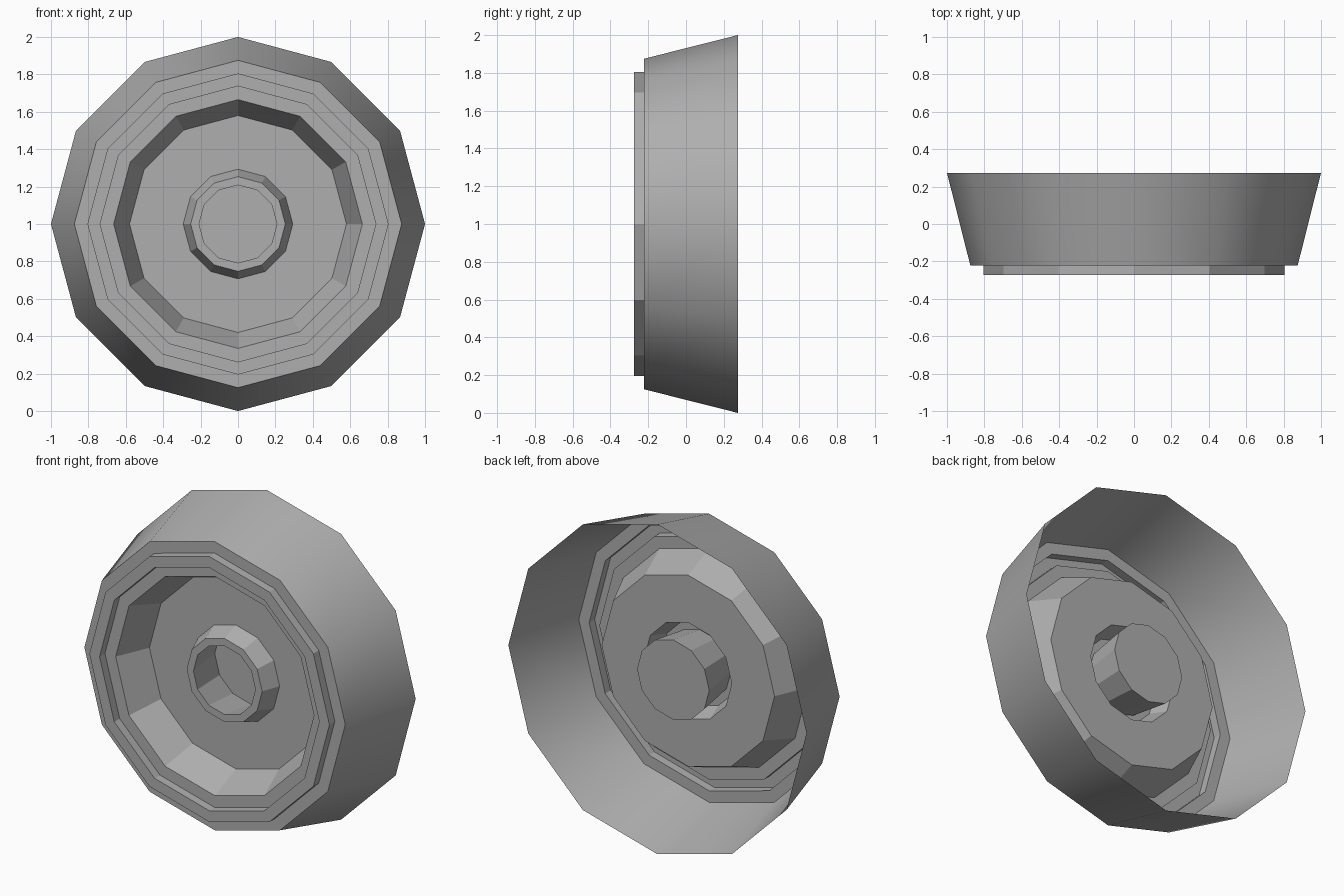
import bpy
import bmesh
from math import sin, cos, pi

if "Cube" in bpy.data.objects:
    bpy.data.objects.remove(bpy.data.objects["Cube"])

SIDES = 12
CENTRE_Z = 1.0

# Darker grey used on every part
grey = bpy.data.materials.new("dark_grey")
grey.diffuse_color = (0.43, 0.43, 0.43, 1.0)
grey.use_nodes = True
grey.node_tree.nodes["Principled BSDF"].inputs["Base Color"].default_value = grey.diffuse_color


def lathe(name, profile, smooth=False, cap=False):
    """Spin a (radius, y) profile around the y axis; optionally close its end."""
    bm = bmesh.new()
    rings = []
    for r, y in profile:
        rings.append([bm.verts.new((r * sin(2 * pi * i / SIDES), y,
                                    CENTRE_Z + r * cos(2 * pi * i / SIDES)))
                      for i in range(SIDES)])
    for a, b in zip(rings, rings[1:]):
        for i in range(SIDES):
            j = (i + 1) % SIDES
            bm.faces.new((a[i], b[i], b[j], a[j])).smooth = smooth
    if cap:
        # the end cap faces the front, like the rest of the face
        f = bm.faces.new(rings[-1])
        f.normal_update()
        if f.normal.y > 0:
            f.normal_flip()
    mesh = bpy.data.meshes.new(name)
    bm.to_mesh(mesh)
    bm.free()
    mesh.materials.append(grey)
    obj = bpy.data.objects.new(name, mesh)
    bpy.context.collection.objects.link(obj)
    return obj


# Flared outer wall, open at the back
lathe("outer_wall", [(1.0, 0.274), (0.875, -0.222)], smooth=True)

# Front face with its raised ring
lathe("front_ring", [(0.875, -0.222), (0.805, -0.222), (0.805, -0.274),
                     (0.737, -0.274), (0.737, -0.222), (0.665, -0.222)])

# Sloped recess and flat dish
lathe("dish", [(0.665, -0.222), (0.58, -0.02), (0.293, -0.02)])

# Tapered hub with a hollow cup that pokes out behind the dish
lathe("hub", [(0.293, -0.02), (0.253, -0.13), (0.208, -0.13), (0.242, 0.123)],
      cap=True)
